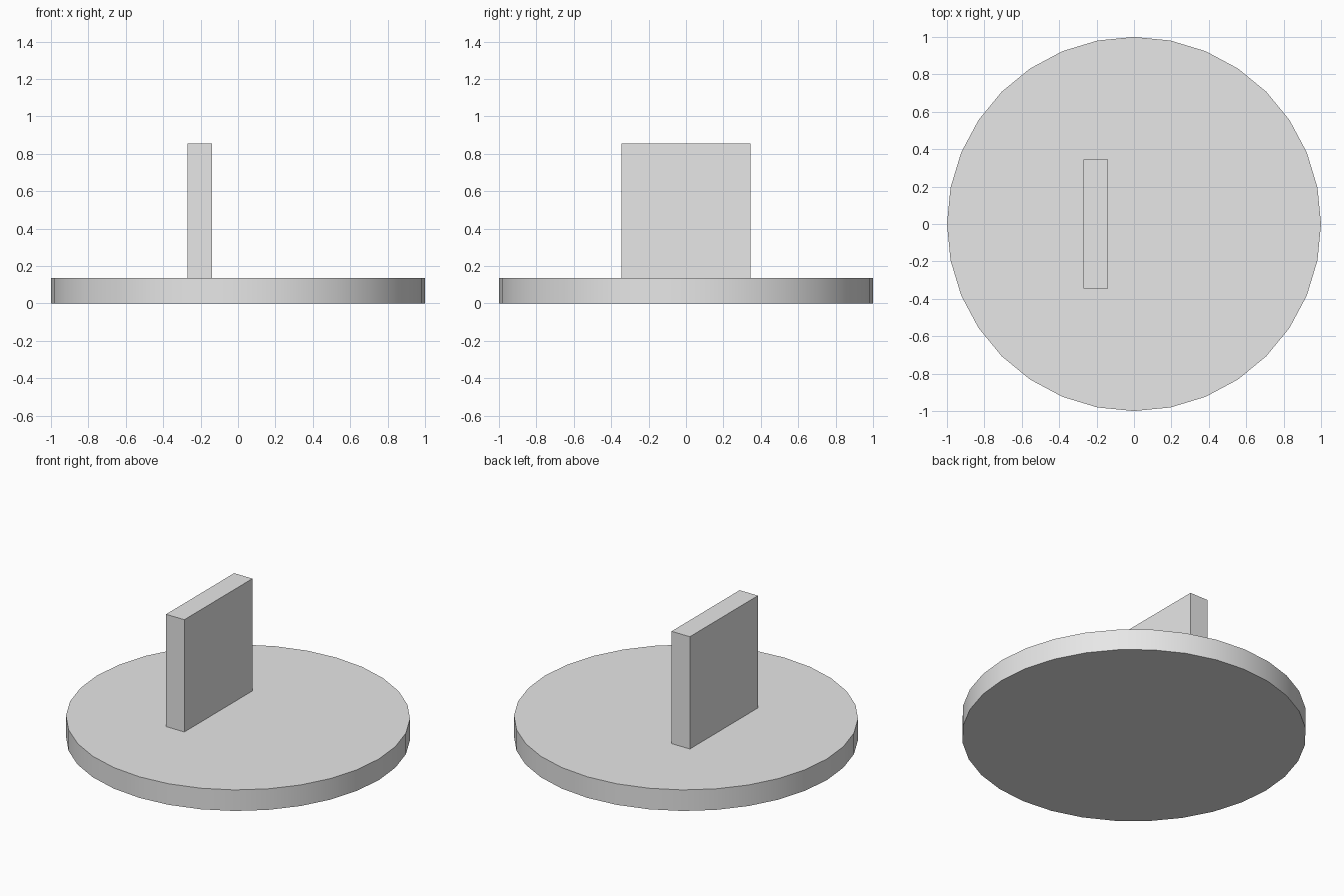
import bpy
import math

default = bpy.data.objects.get("Cube")
if default:
    bpy.data.objects.remove(default, do_unlink=True)

# Single plain grey
grey = bpy.data.materials.new("light grey")
grey.use_nodes = True
colour = (0.8, 0.8, 0.8, 1)
grey.diffuse_color = colour
grey.node_tree.nodes["Principled BSDF"].inputs["Base Color"].default_value = colour

BASE_HEIGHT = 0.135
TOP = 0.855

# Round base with a smooth rim
bpy.ops.mesh.primitive_cylinder_add(vertices=32, radius=1, depth=BASE_HEIGHT,
                                    location=(0, 0, BASE_HEIGHT / 2))
base = bpy.context.object
base.name = "round_base"
base.data.materials.append(grey)
bpy.ops.object.shade_smooth_by_angle(angle=math.radians(30))

# Upright plate standing off-centre on the base
height = TOP - BASE_HEIGHT
bpy.ops.mesh.primitive_cube_add(size=1, location=(-0.204, 0, BASE_HEIGHT + height / 2))
plate = bpy.context.object
plate.name = "upright_plate"
plate.scale = (0.13, 0.69, height)
bpy.ops.object.transform_apply(location=False, rotation=False, scale=True)
plate.data.materials.append(grey)
